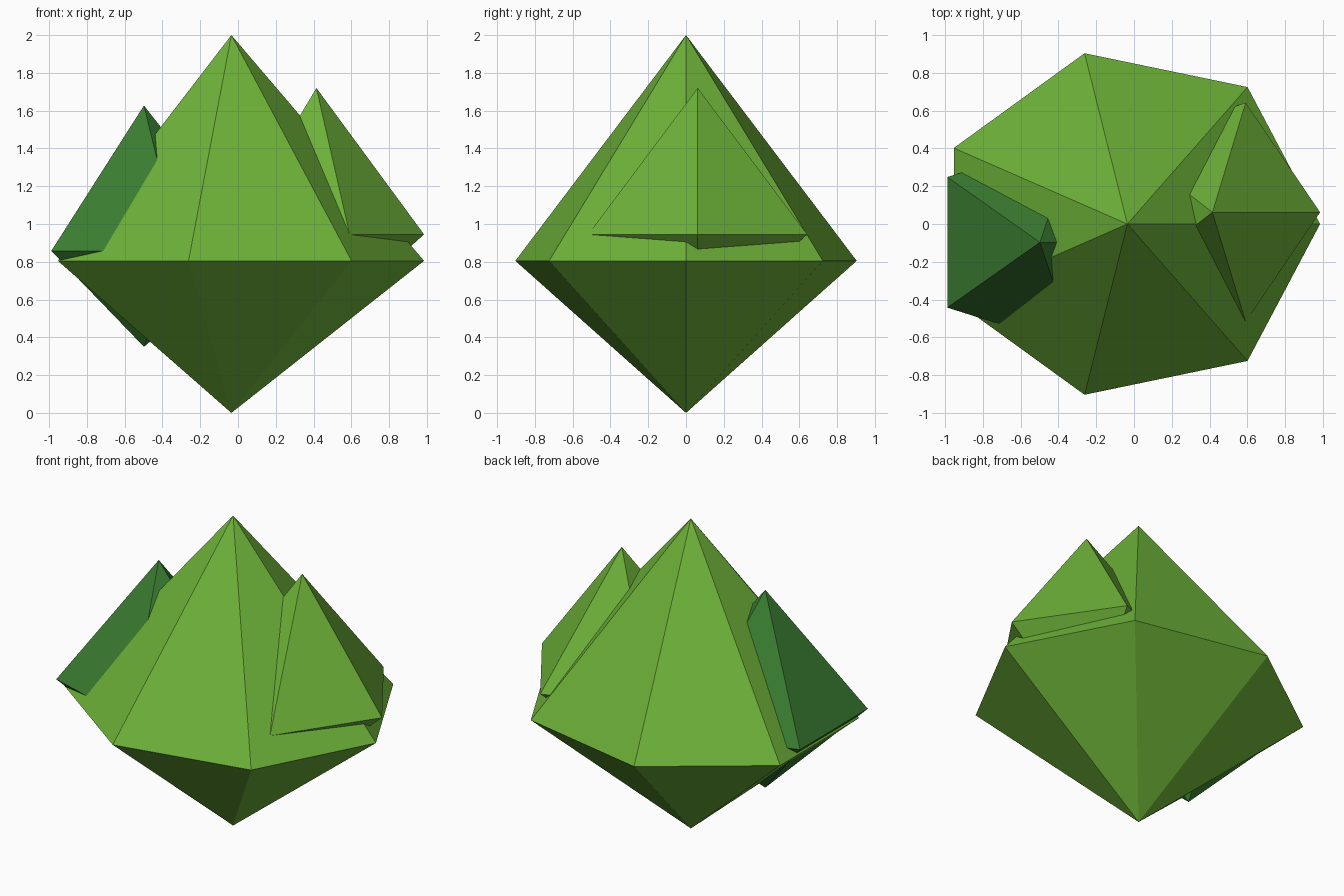
import bpy, bmesh
from math import cos, sin, tau

if "Cube" in bpy.data.objects:
    bpy.data.objects.remove(bpy.data.objects["Cube"])


def material(name, rgb):
    m = bpy.data.materials.new(name)
    m.diffuse_color = (*rgb, 1)
    m.use_nodes = True
    m.node_tree.nodes["Principled BSDF"].inputs["Base Color"].default_value = m.diffuse_color
    return m


def crystal(name, sides, center, rx, ry, z_low, z_mid, z_top, mat):
    """Faceted double pyramid with its belt at z_mid."""
    bm = bmesh.new()
    cx, cy = center
    top = bm.verts.new((cx, cy, z_top))
    low = bm.verts.new((cx, cy, z_low))
    ring = [bm.verts.new((cx + rx * cos(tau * i / sides),
                          cy + ry * sin(tau * i / sides), z_mid))
            for i in range(sides)]
    for a, b in zip(ring, ring[1:] + ring[:1]):
        bm.faces.new((a, b, top))
        bm.faces.new((b, a, low))
    mesh = bpy.data.meshes.new(name)
    bm.to_mesh(mesh)
    bm.free()
    mesh.materials.append(mat)
    bpy.context.collection.objects.link(bpy.data.objects.new(name, mesh))


light = material("leaf green", (0.153, 0.445, 0.04))
dark = material("deep green", (0.042, 0.205, 0.03))

# large seven-sided body
crystal("main_crystal", 7, (-0.035, 0), 1.02, 0.927, 0, 0.805, 2.0, light)
# small five-sided side crystals
crystal("right_crystal", 5, (0.415, 0.062), 0.57, 0.61, 0.43, 0.945, 1.72, light)
crystal("left_crystal", 5, (-0.498, -0.097), 0.606, 0.588, 0.35, 0.858, 1.627, dark)
